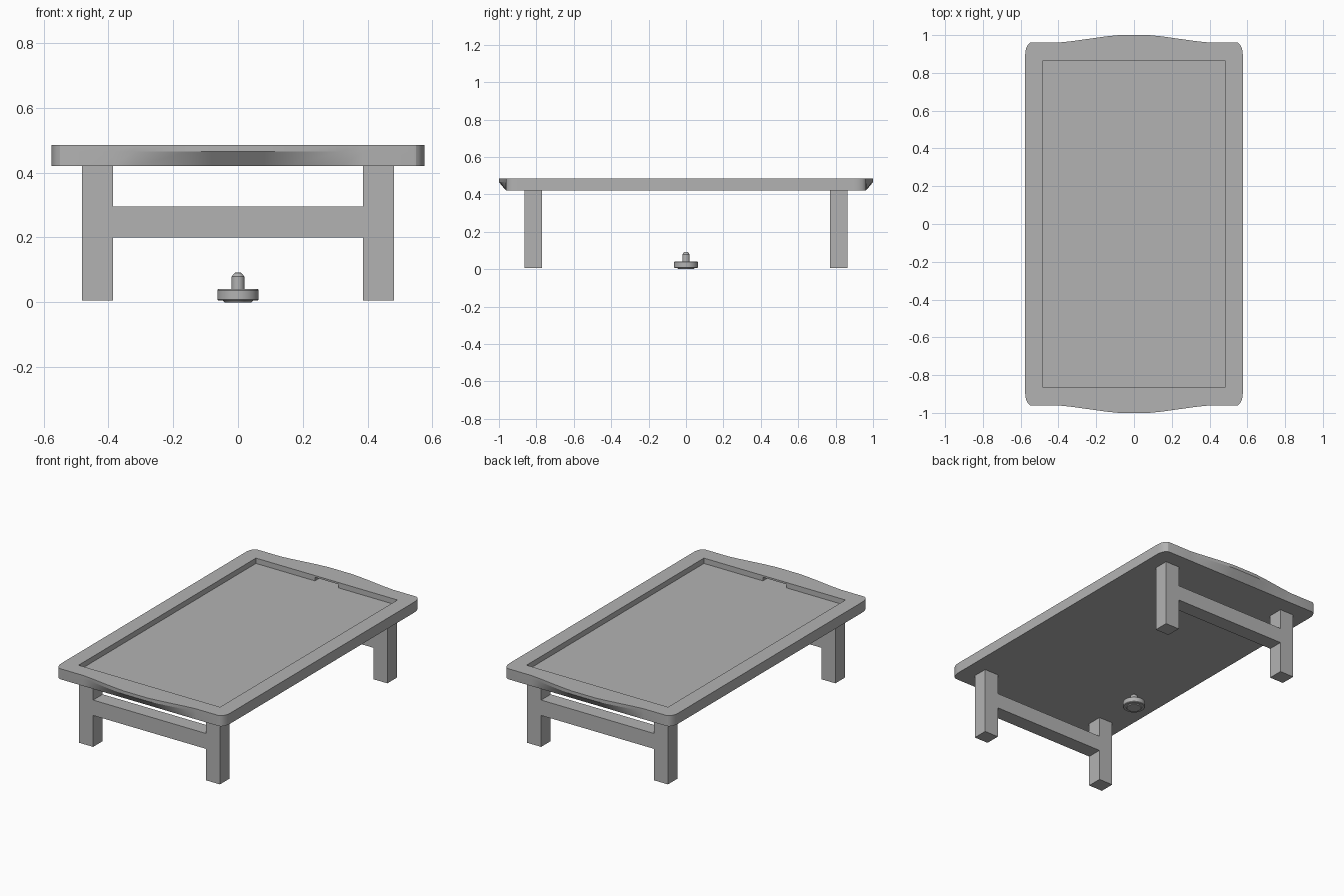
import bpy, bmesh, math
from mathutils import Matrix, Vector

cube = bpy.data.objects.get("Cube")
if cube:
    bpy.data.objects.remove(cube)

grey = bpy.data.materials.new("plain_grey")
grey.use_nodes = True
COLOUR = (0.45, 0.45, 0.45, 1)
grey.diffuse_color = COLOUR
grey.node_tree.nodes["Principled BSDF"].inputs["Base Color"].default_value = COLOUR


def finish(name, bm):
    bmesh.ops.recalc_face_normals(bm, faces=bm.faces)
    mesh = bpy.data.meshes.new(name)
    bm.to_mesh(mesh)
    bm.free()
    mesh.materials.append(grey)
    obj = bpy.data.objects.new(name, mesh)
    bpy.context.collection.objects.link(obj)
    return obj


def box(name, low, high):
    low, high = Vector(low), Vector(high)
    bm = bmesh.new()
    bmesh.ops.create_cube(bm, size=1, matrix=Matrix.Translation((low + high) / 2)
                          @ Matrix.Diagonal((high - low).to_4d()))
    return finish(name, bm)


def select_only(obj):
    bpy.ops.object.select_all(action='DESELECT')
    obj.select_set(True)
    bpy.context.view_layer.objects.active = obj


def cut(obj, cutter):
    mod = obj.modifiers.new("cut", 'BOOLEAN')
    mod.operation, mod.solver, mod.object = 'DIFFERENCE', 'EXACT', cutter
    select_only(obj)
    bpy.ops.object.modifier_apply(modifier=mod.name)
    bpy.data.objects.remove(cutter)


# Tray outline: one quarter with a rounded corner and a bulging end, then mirrored
END = 0.962
quarter = []
for i in range(7):
    a = math.pi / 2 * i / 6
    quarter.append((0.54 + 0.036 * math.cos(a), 0.897 + 0.065 * math.sin(a)))
quarter += [(0.385, END), (0.32, 0.969), (0.15, 0.993), (0.08, 1.0)]
half = quarter + [(-x, y) for x, y in reversed(quarter)]
outline = half + [(-x, -y) for x, y in half]


# Tray: the bulging lip is undercut back to a straight lower edge
def ring(bm, z, limit):
    return [bm.verts.new((x, max(-limit, min(limit, y)), z)) for x, y in outline]


bm = bmesh.new()
rings = [ring(bm, 0.42, END), ring(bm, 0.465, 1), ring(bm, 0.485, 1)]
for lower, upper in zip(rings, rings[1:]):
    for i in range(len(outline)):
        j = (i + 1) % len(outline)
        bm.faces.new((lower[i], lower[j], upper[j], upper[i]))
bm.faces.new(rings[0][::-1])
bm.faces.new(rings[-1])
tray = finish("tray", bm)

# Sunken tray floor and the finger slots under the end rims
cut(tray, box("floor_cutter", (-0.483, -0.865, 0.452), (0.483, 0.865, 0.6)))
for side in (-1, 1):
    ys = sorted((side * 0.8, side * 0.925))
    cut(tray, box("slot_cutter", (-0.08, ys[0], 0.452), (0.08, ys[1], 0.474)))
select_only(tray)
bpy.ops.object.shade_smooth_by_angle(angle=math.radians(20))

# Legs and the crossbar of each end
for end, side in (("front", -1), ("back", 1)):
    y0, y1 = sorted((side * 0.77, side * 0.863))
    for hand, sx in (("right", -1), ("left", 1)):
        x0, x1 = sorted((sx * 0.385, sx * 0.481))
        box(f"{end}_{hand}_leg", (x0, y0, 0.006), (x1, y1, 0.42))
    box(f"{end}_crossbar", (-0.385, y0, 0.2), (0.385, y1, 0.295))

# Thumb screw on the ground: turned profile of radius and height
profile = [(0, 0), (0.042, 0), (0.046, 0.005), (0.06, 0.005), (0.064, 0.009), (0.064, 0.037),
           (0.061, 0.041), (0.02, 0.041), (0.02, 0.079), (0.01, 0.091), (0, 0.092)]
bm = bmesh.new()
verts = [bm.verts.new((r, 0, z)) for r, z in profile]
edges = [bm.edges.new(pair) for pair in zip(verts, verts[1:])]
bmesh.ops.spin(bm, geom=verts + edges, axis=(0, 0, 1), cent=(0, 0, 0),
               angle=math.tau, steps=32)
bmesh.ops.remove_doubles(bm, verts=bm.verts, dist=0.0005)
screw = finish("thumb_screw", bm)
select_only(screw)
bpy.ops.object.shade_smooth_by_angle(angle=math.radians(30))
